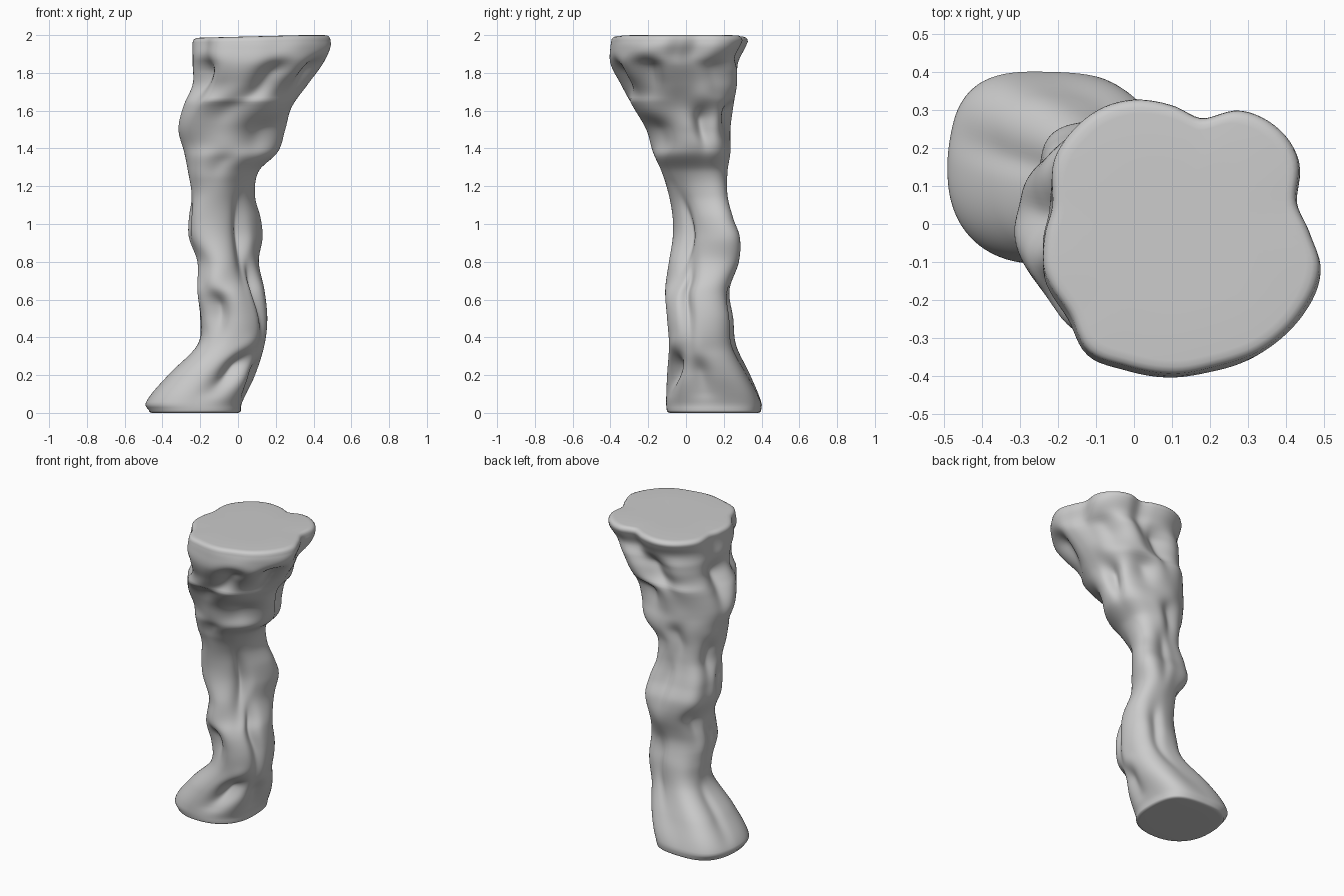
import bpy, bmesh, math

if "Cube" in bpy.data.objects:
    bpy.data.objects.remove(bpy.data.objects["Cube"])

# Envelope of the column at each height: z, xmin, xmax, ymin, ymax
ENVELOPE = [
    (0.00, -.46, 0.015, -.10, .395), (0.05, -.49, .02, -.105, .40), (0.20, -.37, .09, -.10, .34),
    (0.36, -.215, .14, -.09, .265), (0.50, -.20, .155, -.10, .25), (0.65, -.215, .14, -.11, .23),
    (0.80, -.215, .11, -.09, .28), (0.93, -.26, .13, -.07, .285), (1.03, -.26, .12, -.07, .25),
    (1.15, -.245, .09, -.09, .22), (1.28, -.265, .11, -.13, .22), (1.38, -.285, .21, -.175, .235),
    (1.50, -.315, .25, -.21, .235), (1.62, -.29, .285, -.28, .25), (1.74, -.24, .37, -.345, .27),
    (1.85, -.24, .45, -.40, .275), (1.94, -.24, .49, -.40, .315), (2.00, -.24, .485, -.39, .338)]
# Character of the section: z, stretch along the diagonal, squareness exponent
SECTION = [(0, 1.0, 2.3), (.2, 1.0, 2.4), (.4, 1.0, 2.4), (.65, 1.10, 2.1), (.9, 1.18, 2.0),
           (1.15, 1.16, 2.0), (1.4, 1.02, 1.95), (2.0, 1.0, 2.0)]
# Lobed rim outline of the top
RIM = [(.427, .06), (.43, .17), (.38, .25), (.28, .30), (.18, .28), (.10, .315), (0, .33), (-.08, .31),
       (-.15, .26), (-.21, .17), (-.215, .05), (-.235, -.03), (-.235, -.13), (-.17, -.24),
       (-.12, -.34), (-.02, -.38), (.12, -.40), (.22, -.38), (.34, -.335), (.44, -.24),
       (.49, -.12), (.465, -.03)]
# Hollows worn in the surface: z, angle, depth, height, angular width, lean (degrees per unit z)
HOLLOWS = [
    (.57, -116, .30, .13, 22, 20), (.25, -62, .28, .11, 18, 60), (.65, -22, .20, .24, 13, 0),
    (1.0, -50, .10, .22, 15, 20), (.22, -10, .14, .12, 16, 0), (1.50, -50, .15, .11, 26, 60),
    (1.33, -100, .12, .10, 20, 40), (1.62, -100, .12, .10, 18, 30), (1.83, -28, .20, .10, 15, 20),
    (1.80, -75, .14, .12, 14, 40), (1.82, 38, .16, .12, 15, 0), (1.55, 22, .18, .12, 11, 0),
    (1.60, 62, .16, .10, 16, 0), (1.05, 70, .14, .22, 13, 20), (.55, 70, .14, .22, 13, -20),
    (1.78, 100, .19, .13, 15, 0), (1.24, 160, .13, .11, 16, -50), (.78, 145, .15, .12, 18, 0),
    (.68, 185, .15, .14, 16, 0), (1.70, 170, .18, .15, 14, 0), (1.35, 100, .11, .12, 14, 30),
    (1.8, 215, .13, .12, 14, 0), (1.05, 205, .14, .14, 14, 0), (.28, 160, .09, .16, 12, 0)]
# Swollen and flattened corners: z, angle, amount, height, angular width
SWELLS = [(.08, 45, .10, .16, 22), (.25, 130, .18, .20, 24), (1.05, 132, .26, .28, 28),
          (.90, -45, -.20, .26, 28), (.30, -45, -.13, .13, 26), (1.68, -45, -.08, .10, 28),
          (1.10, 42, .12, .5, 24), (.70, -135, -.12, .25, 24), (1.6, 40, .07, .2, 22)]


def sample(rows, z):
    """Smooth interpolation of table rows by their first column."""
    i = 0
    while i < len(rows) - 2 and z > rows[i + 1][0]:
        i += 1
    a, b = rows[i], rows[i + 1]
    p, q = rows[max(i - 1, 0)], rows[min(i + 2, len(rows) - 1)]
    h = b[0] - a[0]
    t = (z - a[0]) / h
    out = []
    for k in range(1, len(a)):
        m0 = (b[k] - p[k]) / (b[0] - p[0]) * h
        m1 = (q[k] - a[k]) / (q[0] - a[0]) * h
        out.append((2*t**3 - 3*t*t + 1) * a[k] + (t**3 - 2*t*t + t) * m0
                   + (3*t*t - 2*t**3) * b[k] + (t**3 - t*t) * m1)
    return out


# Rim as radius by angle, in units of the envelope
rim = []
for x, y in RIM:
    u, v = (x - .1275) / .3625, (y + .035) / .365
    rim.append((math.degrees(math.atan2(v, u)) % 360, math.hypot(u, v)))
rim.sort()
rim = [(a - 360, r) for a, r in rim[-3:]] + rim + [(a + 360, r) for a, r in rim[:3]]


def radius(deg, z):
    e, n = sample(SECTION, z)
    t = math.radians(deg)
    r = (abs(math.cos(t))**n + abs(math.sin(t))**n) ** (-1 / n)
    d = t - math.pi / 4
    s = math.sqrt(max(2 - e * e, .3))
    r /= math.hypot(math.cos(d) / e, math.sin(d) / s)
    w = min(max((z - 1.5) / .4, 0), 1)
    w = w * w * (3 - 2 * w)
    r = r * (1 - w) + sample(rim, deg)[0] * w
    fade = min(1, max(0, (1.97 - z) / .12), z / .1)
    for hz, ha, depth, high, wide, lean in HOLLOWS:
        dz = z - hz
        da = (deg - ha - lean * dz + 180) % 360 - 180
        hh = high * (.55 if dz > 0 else 1.1)      # steeper under each overhang
        r -= 1.2 * fade * depth * math.exp(-(dz / hh)**2 - (da / wide)**2)
        # soft swollen lip above each hollow
        r += fade * depth * .25 * math.exp(-((dz - high) / (.5 * high))**2 - (da / wide)**2)
    for hz, ha, amount, high, wide in SWELLS:
        da = (deg - ha + 180) % 360 - 180
        r += amount * math.exp(-((z - hz) / high)**2 - (da / wide)**2)
    return r


# Loft the rings, fitting each to its envelope
SIDES, LEVELS = 128, 140
heights = [.014] + [.03 + 1.93 * i / LEVELS for i in range(LEVELS + 1)] + [1.972]
bm = bmesh.new()
rings = []
for z in heights:
    pts = []
    for k in range(SIDES):
        deg = 360 * k / SIDES
        r, t = radius(deg, z), math.radians(deg)
        pts.append((r * math.cos(t), r * math.sin(t)))
    us, vs = [p[0] for p in pts], [p[1] for p in pts]
    x0, x1, y0, y1 = sample(ENVELOPE, z)
    rings.append([bm.verts.new((x0 + (u - min(us)) / (max(us) - min(us)) * (x1 - x0),
                                y0 + (v - min(vs)) / (max(vs) - min(vs)) * (y1 - y0), z))
                  for u, v in pts])


# Quarter-round edge and flat cap, as shrinking rings that meet at the centre
def cap(ring, edge, z_end):
    cx = sum(v.co.x for v in ring) / SIDES
    cy = sum(v.co.y for v in ring) / SIDES
    out = []
    for f, s in [(.4, .995), (.75, .975), (.95, .945), (1, .90), (1, .5), (1, .05)]:
        out.append([bm.verts.new((cx + (v.co.x - cx) * s, cy + (v.co.y - cy) * s,
                                  edge + (z_end - edge) * f)) for v in ring])
    bm.faces.new(out[-1])
    return out


rings = cap(rings[0], .014, 0)[::-1] + rings + cap(rings[-1], 1.972, 2.0)
for a, b in zip(rings, rings[1:]):
    for k in range(SIDES):
        j = (k + 1) % SIDES
        bm.faces.new((a[k], a[j], b[j], b[k]))
# Top dips slightly to the left
for v in bm.verts:
    if v.co.z > 1.9:
        v.co.z += .025 * min(v.co.x - .35, 0) * (v.co.z - 1.9) / .1
bmesh.ops.recalc_face_normals(bm, faces=bm.faces)

mesh = bpy.data.meshes.new("rock_column")
bm.to_mesh(mesh)
bm.free()
column = bpy.data.objects.new("rock_column", mesh)
bpy.context.collection.objects.link(column)
bpy.context.view_layer.objects.active = column
column.select_set(True)
bpy.ops.object.shade_smooth_by_angle(angle=math.radians(60))
